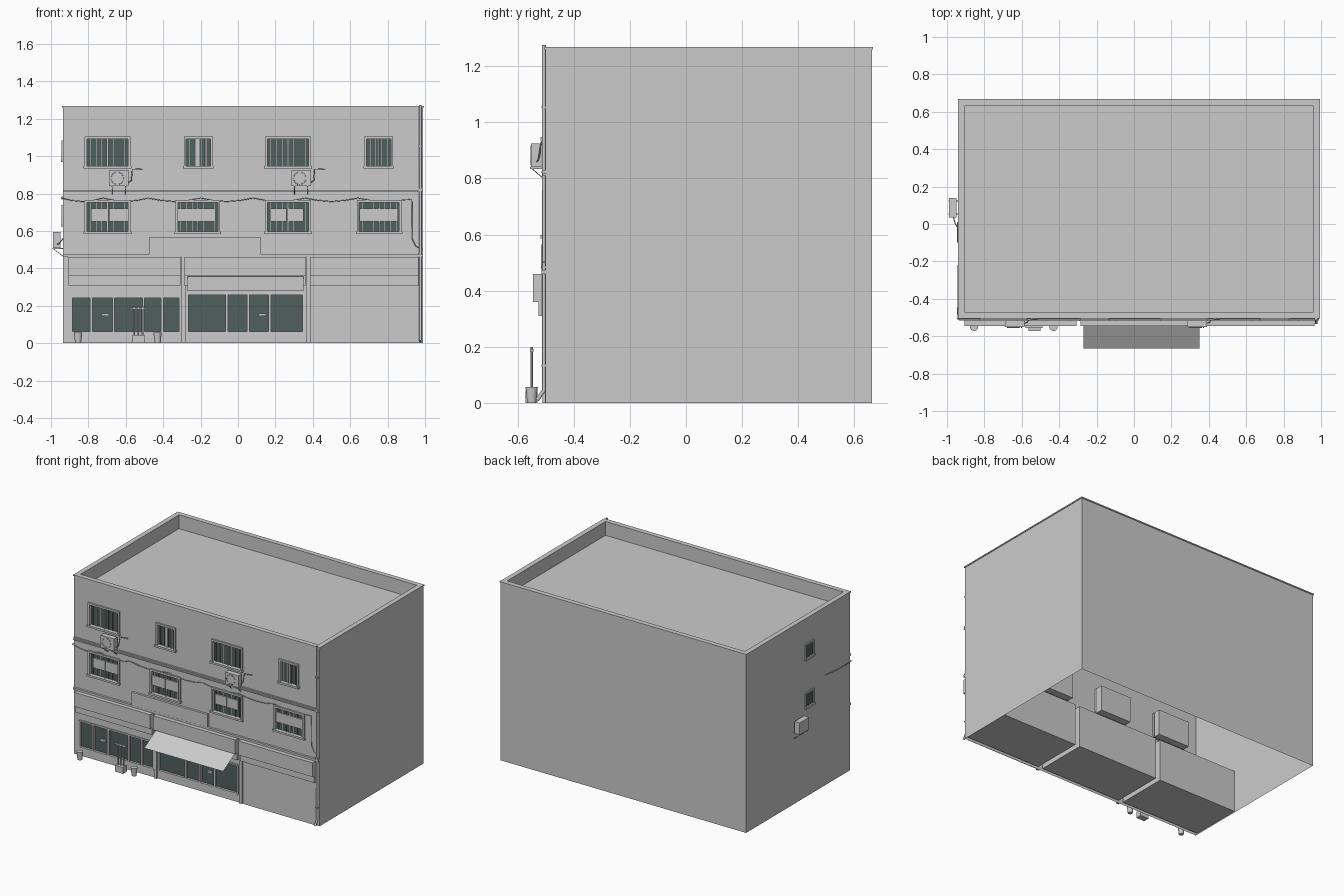
import bpy, bmesh, math
from mathutils import Vector

if "Cube" in bpy.data.objects:
    bpy.data.objects.remove(bpy.data.objects["Cube"])

def material(name, rgb):
    m = bpy.data.materials.new(name)
    m.diffuse_color = (*rgb, 1)
    m.use_nodes = True
    m.node_tree.nodes["Principled BSDF"].inputs["Base Color"].default_value = m.diffuse_color
    return m

GREY = material("plain grey", (0.6, 0.6, 0.6))
GLASS = material("dark glass", (0.08, 0.115, 0.11))

def finish(bm, name, mat):
    me = bpy.data.meshes.new(name)
    bm.to_mesh(me)
    bm.free()
    ob = bpy.data.objects.new(name, me)
    bpy.context.collection.objects.link(ob)
    me.materials.append(mat)
    return ob

def boxes(name, items, mat=GREY):
    """Each item is (x0, x1, y0, y1, z0, z1)."""
    bm = bmesh.new()
    for x0, x1, y0, y1, z0, z1 in items:
        vs = bmesh.ops.create_cube(bm, size=1)["verts"]
        for v in vs:
            v.co = Vector((x1 if v.co.x > 0 else x0, y1 if v.co.y > 0 else y0, z1 if v.co.z > 0 else z0))
    return finish(bm, name, mat)

def polys(name, faces, mat=GREY):
    bm = bmesh.new()
    for f in faces:
        bm.faces.new([bm.verts.new(p) for p in f])
    bmesh.ops.remove_doubles(bm, verts=bm.verts, dist=1e-5)
    return finish(bm, name, mat)

def tube(name, pts, r, res=2):
    cu = bpy.data.curves.new(name, "CURVE")
    cu.dimensions, cu.bevel_depth, cu.bevel_resolution = "3D", r, res
    cu.use_fill_caps = True
    sp = cu.splines.new("POLY")
    sp.points.add(len(pts) - 1)
    for p, c in zip(sp.points, pts):
        p.co = (*c, 1)
    cu.materials.append(GREY)
    ob = bpy.data.objects.new(name, cu)
    bpy.context.collection.objects.link(ob)
    return ob

def cone(name, x, y, z0, z1, r0, r1, seg=16):
    bm = bmesh.new()
    bmesh.ops.create_cone(bm, cap_ends=True, segments=seg, radius1=r0, radius2=r1, depth=z1 - z0)
    bmesh.ops.translate(bm, verts=bm.verts, vec=(x, y, (z0 + z1) / 2))
    return finish(bm, name, GREY)

L, R, F, B, H, ROOF = -0.935, 0.99, -0.5, 0.662, 1.265, 1.17
T = 0.03

# Window openings: x0, x1, z0, z1
upper = [(a, b, 0.935, 1.105) for a, b in ((-0.82, -0.575), (-0.29, -0.135), (0.145, 0.39), (0.675, 0.83))]
lower = [(a, b, 0.585, 0.765) for a, b in ((-0.82, -0.575), (-0.335, -0.095), (0.145, 0.39), (0.635, 0.875))]
shops = [(-0.89, -0.31, 0.06, 0.245), (-0.27, 0.35, 0.06, 0.26)]
holes = upper + lower + shops

# Front wall sheet with openings
xs = sorted({L, R, *(v for h in holes for v in h[:2])})
zs = sorted({0, H, *(v for h in holes for v in h[2:])})
cells = []
for x0, x1 in zip(xs, xs[1:]):
    for z0, z1 in zip(zs, zs[1:]):
        cx, cz = (x0 + x1) / 2, (z0 + z1) / 2
        if not any(h[0] < cx < h[1] and h[2] < cz < h[3] for h in holes):
            cells.append([(x0, F, z0), (x1, F, z0), (x1, F, z1), (x0, F, z1)])
polys("front_wall", cells)

# Side and back walls, open underneath
polys("side_and_back_walls", [
    [(R, F, 0), (R, B, 0), (R, B, H), (R, F, H)],
    [(R, B, 0), (L, B, 0), (L, B, H), (R, B, H)],
    [(L, B, 0), (L, F, 0), (L, F, H), (L, B, H)]])

# Roof deck, inner parapet faces and coping
l, r, f, b = L + T, R - T, F + T, B - T
ring = [(l, f), (r, f), (r, b), (l, b)]
polys("roof_deck", [[(x, y, ROOF) for x, y in ring]])
polys("parapet_inside", [[(*q, ROOF), (*p, ROOF), (*p, H), (*q, H)]
                         for p, q in zip(ring, ring[1:] + ring[:1])])
e = 0.005
boxes("parapet_coping", [(L - e, R + e, F - e, f, H - 0.005, H + 0.003), (L - e, R + e, b, B + e, H - 0.005, H + 0.003),
                         (L - e, l, f, b, H - 0.005, H + 0.003), (r, R + e, f, b, H - 0.005, H + 0.003)])

# Shop rooms and window recesses behind the front wall
boxes("shop_rooms", [(a, c, F + 0.02, -0.11, 0.004, 0.3) for a, c in ((-0.93, -0.31), (-0.275, 0.36), (0.395, 0.985))])
boxes("window_recesses", [(h[0], h[1], F + 0.016, F + 0.065, h[2], h[3]) for h in upper + lower])

# Glass panes
boxes("window_glass", [(h[0], h[1], F + 0.01, F + 0.015, h[2], h[3]) for h in upper + lower], GLASS)
boxes("shop_glass", [(h[0], h[1], F + 0.01, F + 0.015, h[2], h[3]) for h in shops], GLASS)

# Window frames with sills, mullions and bars
frames, bars = [], []
for x0, x1, z0, z1 in upper + lower:
    w = 0.013
    y0, y1 = F - 0.012, F + 0.012
    frames += [(x0, x0 + w, y0, y1, z0, z1), (x1 - w, x1, y0, y1, z0, z1),
               (x0, x1, y0, y1, z1 - w, z1), (x0 - 0.005, x1 + 0.005, y0 - 0.006, y1, z0, z0 + w)]
    m = (x0 + x1) / 2
    bars.append((m - 0.005, m + 0.005, F, F + 0.012, z0, z1))
    n = round((x1 - x0) / 0.03)
    bars += [(x0 + (x1 - x0) * i / n - 0.0012, x0 + (x1 - x0) * i / n + 0.0012, F + 0.003, F + 0.006, z0, z1)
             for i in range(1, n)]
bars += [(-0.225, -0.205, F + 0.002, F + 0.012, 0.945, 1.095), (-0.18, -0.17, F, F + 0.012, 0.945, 1.095)]
boxes("window_frames", frames)
boxes("window_bars", bars)
boxes("window_boards", [(x0, x1, F - 0.001, F + 0.007, 0.65, 0.72) for x0, x1 in
                        ((-0.785, -0.7), (-0.69, -0.585), (-0.325, -0.22), (-0.21, -0.125),
                         (0.17, 0.26), (0.27, 0.35), (0.65, 0.75), (0.76, 0.855))])

# Shop front mullions, rails and door handles
rails = []
for (x0, x1, z0, z1), cuts in zip(shops, ((-0.785, -0.665, -0.505, -0.405), (-0.06, 0.055, 0.17))):
    for x in (x0, *cuts, x1):
        rails.append((x - 0.006, x + 0.006, F - 0.006, F + 0.012, z0, z1))
    rails += [(x0, x1, F - 0.006, F + 0.012, z0 - 0.008, z0 + 0.003), (x0, x1, F - 0.006, F + 0.012, z1 - 0.003, z1 + 0.008)]
boxes("shop_mullions", rails)
boxes("door_handles", [(-0.73, -0.69, F - 0.004, F + 0.012, 0.145, 0.16), (0.11, 0.15, F - 0.004, F + 0.012, 0.145, 0.16)])

# Ledges across the front, pillars and shutter
boxes("front_ledges", [(L, R, F - 0.012, F, 0.81, 0.818), (L, R, F - 0.008, F, 0.822, 0.83),
                       (L, R, F - 0.015, F, 0.46, 0.474)])
boxes("pillars", [(-0.302, -0.28, F - 0.012, F, 0, 0.46), (0.365, 0.388, F - 0.012, F, 0, 0.46)])
boxes("roller_shutter", [(0.395, 0.968, F - 0.003, F, 0, 0.31)])

# Sign boxes, shutter housings and the flat board above
signs = ((-0.905, -0.308), (-0.285, 0.36), (0.385, 0.965))
boxes("sign_boxes", [(a, c, -0.545, F, 0.36, 0.46) for a, c in signs])
boxes("shutter_housings", [(a, c, -0.525, F, 0.31, 0.36) for a, c in signs])
boxes("flat_signboard", [(-0.475, 0.122, F - 0.016, F, 0.475, 0.565)])

# Sloping awning sheet over the middle shop
polys("awning", [[(-0.27, -0.665, 0.28), (0.35, -0.665, 0.28), (0.35, -0.535, 0.357), (-0.27, -0.535, 0.357)]])

# Air conditioners with fan rings, brackets and pipes
def front_ac(x):
    boxes("air_conditioner", [(x, x + 0.105, -0.552, -0.515, 0.84, 0.925)])
    ring = [(x + 0.045 + 0.033 * math.cos(t * math.pi / 8), -0.553, 0.882 + 0.033 * math.sin(t * math.pi / 8)) for t in range(17)]
    tube("fan_ring", ring, 0.002, 1)
    boxes("ac_bracket", [(x + d, x + d + 0.005, y0, y1, z0, z1) for d in (0.015, 0.085)
                         for y0, y1, z0, z1 in ((-0.556, F, 0.834, 0.84), (-0.505, F, 0.79, 0.84))])
    for d in (0.0175, 0.0875):
        tube("ac_strut", [(x + d, -0.55, 0.836), (x + d, -0.503, 0.795)], 0.002, 1)
    tube("ac_pipe", [(x + 0.105, -0.53, 0.86), (x + 0.12, -0.525, 0.87), (x + 0.125, -0.515, 0.93), (x + 0.18, -0.505, 0.932)], 0.003, 1)

for x in (-0.69, 0.285):
    front_ac(x)
boxes("side_air_conditioner", [(-0.99, -0.95, 0.035, 0.14, 0.51, 0.595)])
boxes("side_ac_bracket", [(-0.992, L, y, y + 0.005, 0.503, 0.51) for y in (0.05, 0.12)])
for y in (0.0525, 0.1225):
    tube("side_ac_strut", [(-0.988, y, 0.505), (L, y, 0.465)], 0.002, 1)
tube("side_ac_pipe", [(-0.965, 0.035, 0.53), (-0.955, 0.0, 0.535), (L, -0.03, 0.56)], 0.003, 1)

# Small windows in the left wall
for z in (1.03, 0.685):
    boxes("side_window_glass", [(L - 0.002, L, -0.09, 0.0, z - 0.05, z + 0.05)], GLASS)
    boxes("side_window_frame", [(L - 0.008, L, -0.095, -0.083, z - 0.055, z + 0.055), (L - 0.008, L, -0.007, 0.005, z - 0.055, z + 0.055),
                                (L - 0.008, L, -0.095, 0.005, z + 0.043, z + 0.055), (L - 0.012, L, -0.1, 0.01, z - 0.06, z - 0.045)])

# Drainpipe with clips
tube("drainpipe", [(0.975, -0.53, 0.01), (0.975, -0.506, 0.045), (0.975, -0.506, 1.275)], 0.007)
boxes("pipe_clips", [(0.965, 0.985, -0.515, F, z, z + 0.006) for z in (0.13, 0.48, 0.82, 1.05)])

# Sagging cable along the front and round the left corner
anchors = [-0.945, -0.72, -0.48, -0.2, 0.08, 0.36, 0.64, 0.93]
cable = [(-0.94, -0.22, 0.785), (-0.94, -0.36, 0.77)]
for a, c in zip(anchors, anchors[1:]):
    cable += [(a + (c - a) * i / 4, -0.508, 0.776 - 0.018 * math.sin(math.pi * i / 4)) for i in range(4)]
cable += [(0.93, -0.508, 0.77), (0.93, -0.506, 0.56), (0.95, -0.506, 0.52), (0.985, -0.506, 0.5)]
tube("cable", cable, 0.0025, 1)

# Pots and post stand on the pavement
for x in (-0.855, -0.43):
    cone("plant_pot", x, -0.55, 0, 0.057, 0.016, 0.022)
boxes("stand_base", [(-0.565, -0.5, -0.572, -0.53, 0, 0.045)])
for x in (-0.555, -0.533, -0.51):
    cone("stand_post", x, -0.55, 0.045, 0.2, 0.005, 0.005, 8)
boxes("stand_crossbar", [(-0.58, -0.49, -0.556, -0.544, 0.182, 0.192)])
